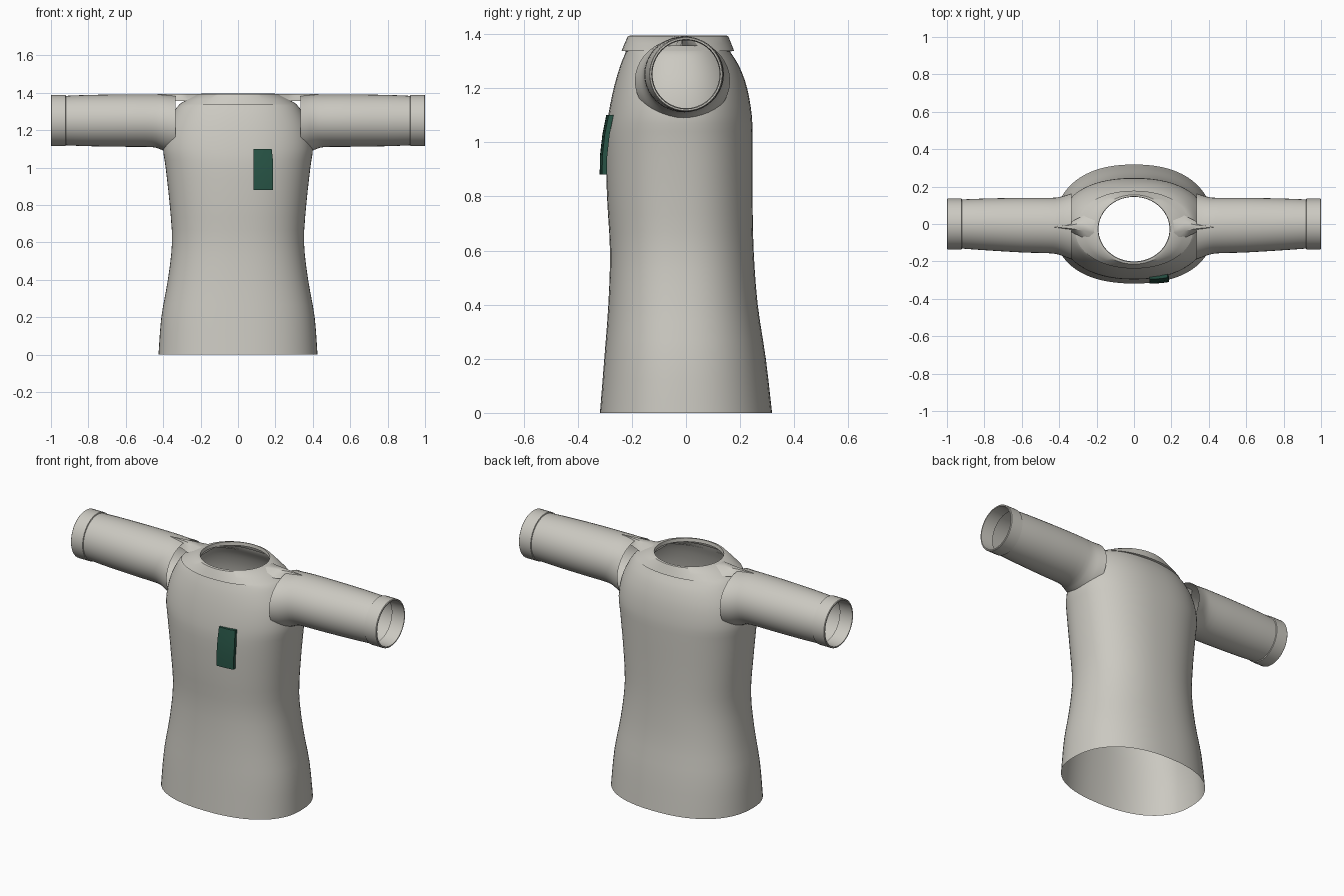
import bpy, bmesh, math

cube = bpy.data.objects.get("Cube")
if cube:
    bpy.data.objects.remove(cube, do_unlink=True)


def material(name, rgb):
    m = bpy.data.materials.new(name)
    m.use_nodes = True
    m.diffuse_color = (*rgb, 1)
    bsdf = next(n for n in m.node_tree.nodes if n.type == 'BSDF_PRINCIPLED')
    bsdf.inputs["Base Color"].default_value = (*rgb, 1)
    bsdf.inputs["Roughness"].default_value = 0.8
    return m


CLOTH = material("warm_grey_cloth", (0.60, 0.585, 0.535))
GREEN = material("dark_green", (0.02, 0.085, 0.058))


def finish(bm, name, mat, angle=35):
    bmesh.ops.recalc_face_normals(bm, faces=bm.faces[:])
    mesh = bpy.data.meshes.new(name)
    bm.to_mesh(mesh)
    bm.free()
    ob = bpy.data.objects.new(name, mesh)
    bpy.context.collection.objects.link(ob)
    mesh.materials.append(mat)
    bpy.ops.object.select_all(action='DESELECT')
    ob.select_set(True)
    bpy.context.view_layer.objects.active = ob
    bpy.ops.object.shade_smooth_by_angle(angle=math.radians(angle))
    return ob


def loft(name, rings, mat, caps=False, angle=35):
    """Join rings of equal point count into an open tube."""
    bm = bmesh.new()
    loops = [[bm.verts.new(p) for p in ring] for ring in rings]
    n = len(loops[0])
    for a, b in zip(loops, loops[1:]):
        for i in range(n):
            j = (i + 1) % n
            bm.faces.new((a[i], a[j], b[j], b[i]))
    if caps:
        bm.faces.new(loops[0])
        bm.faces.new(loops[-1])
    return finish(bm, name, mat, angle)


def body_ring(z, rx, front, back, power=2.3, cy=-0.02, n=64):
    """Rounded horizontal section with its own front and back depth."""
    ring = []
    for i in range(n):
        t = math.tau * i / n
        c, s = math.cos(t), math.sin(t)
        depth = back - cy if s > 0 else cy - front
        ring.append((rx * math.copysign(abs(c) ** (2 / power), c),
                     cy + depth * math.copysign(abs(s) ** (2 / power), s), z))
    return ring


def spline(keys, steps=3):
    """Catmull-Rom interpolation through rows of numbers."""
    rows = []
    for i in range(len(keys) - 1):
        p0, p1, p2 = keys[max(i - 1, 0)], keys[i], keys[i + 1]
        p3 = keys[min(i + 2, len(keys) - 1)]
        for k in range(steps):
            t = k / steps
            rows.append([0.5 * (2 * b + (c - a) * t + (2 * a - 5 * b + 4 * c - d) * t * t
                                + (3 * b - a - 3 * c + d) * t ** 3)
                         for a, b, c, d in zip(p0, p1, p2, p3)])
    return rows + [list(keys[-1])]


# Torso: height, half width, front, back
torso = [
    (0.0, 0.425, -0.318, 0.318),
    (0.2, 0.41, -0.302, 0.295),
    (0.4, 0.375, -0.287, 0.265),
    (0.6, 0.353, -0.281, 0.25),
    (0.8, 0.365, -0.292, 0.246),
    (1.0, 0.387, -0.296, 0.246),
    (1.1, 0.40, -0.287, 0.243),
    (1.2, 0.385, -0.267, 0.226),
    (1.28, 0.352, -0.244, 0.197),
    (1.335, 0.315, -0.222, 0.163),
    (1.36, 0.26, -0.213, 0.153),
]
loft("torso", [body_ring(*row) for row in spline(torso)], CLOTH)

# Collar: sloping band that turns in to the neck opening
collar = [
    (1.336, 0.30, -0.222, 0.165, 2.1),
    (1.338, 0.315, -0.238, 0.178, 2.1),
    (1.365, 0.27, -0.227, 0.167, 2.05),
    (1.392, 0.215, -0.215, 0.156, 2.0),
    (1.395, 0.192, -0.203, 0.147, 2.0),
    (1.375, 0.19, -0.2, 0.145, 2.0),
]
loft("collar", [body_ring(*row, cy=-0.028) for row in collar], CLOTH)


def arm_ring(side, x, cy, ry, bottom, top, n=40):
    cz, rz = (top + bottom) / 2, (top - bottom) / 2
    return [(side * x, cy + ry * math.cos(math.tau * i / n),
             cz + rz * math.sin(math.tau * i / n)) for i in range(n)]


# Sleeve: distance out, centre depth, half depth, bottom, top
sleeve = [
    (0.335, -0.013, 0.176, 1.07, 1.384),
    (0.37, -0.012, 0.164, 1.078, 1.386),
    (0.41, -0.01, 0.152, 1.095, 1.39),
    (0.46, -0.008, 0.148, 1.109, 1.391),
    (0.60, -0.006, 0.146, 1.111, 1.391),
    (0.80, -0.002, 0.138, 1.114, 1.388),
    (0.925, 0.0, 0.131, 1.119, 1.383),
]
cuff = [
    (0.92, 0.0, 0.130, 1.119, 1.383),
    (0.922, 0.0, 0.136, 1.114, 1.389),
    (0.997, 0.0, 0.136, 1.114, 1.389),
    (1.0, 0.0, 0.133, 1.117, 1.386),
    (1.0, 0.0, 0.127, 1.123, 1.380),
    (0.92, 0.0, 0.124, 1.126, 1.377),
]
for side, label in ((1, "left"), (-1, "right")):
    loft(label + "_sleeve", [arm_ring(side, *r) for r in spline(sleeve)], CLOTH)
    loft(label + "_cuff", [arm_ring(side, *r) for r in cuff], CLOTH)
    # Pointed gusset running from the collar along the sleeve top
    ridge = [(0.20, 0.10, 1.392), (0.27, 0.06, 1.393),
             (0.34, 0.026, 1.394), (0.43, 0.003, 1.393)]
    loft(label + "_shoulder_gusset",
         [[(side * x, -0.015 - w, 1.355), (side * x, -0.015 - w * 0.35, z),
           (side * x, -0.015 + w * 0.35, z), (side * x, -0.015 + w, 1.355)]
          for x, w, z in ridge], CLOTH, caps=True, angle=50)

# Chest patch: slightly curved slab following the chest
rings = []
for z, y in ((0.88, -0.319), (0.95, -0.318), (1.03, -0.309), (1.10, -0.295)):
    xs = [0.082, 0.118, 0.154, 0.188 if z < 1.05 else 0.18]
    bow = [0.0, 0.001, 0.004, 0.009]
    rings.append([(x, y + b, z) for x, b in zip(xs, bow)]
                 + [(x, y + b + 0.018, z) for x, b in reversed(list(zip(xs, bow)))])
loft("chest_patch", rings, GREEN, caps=True)
